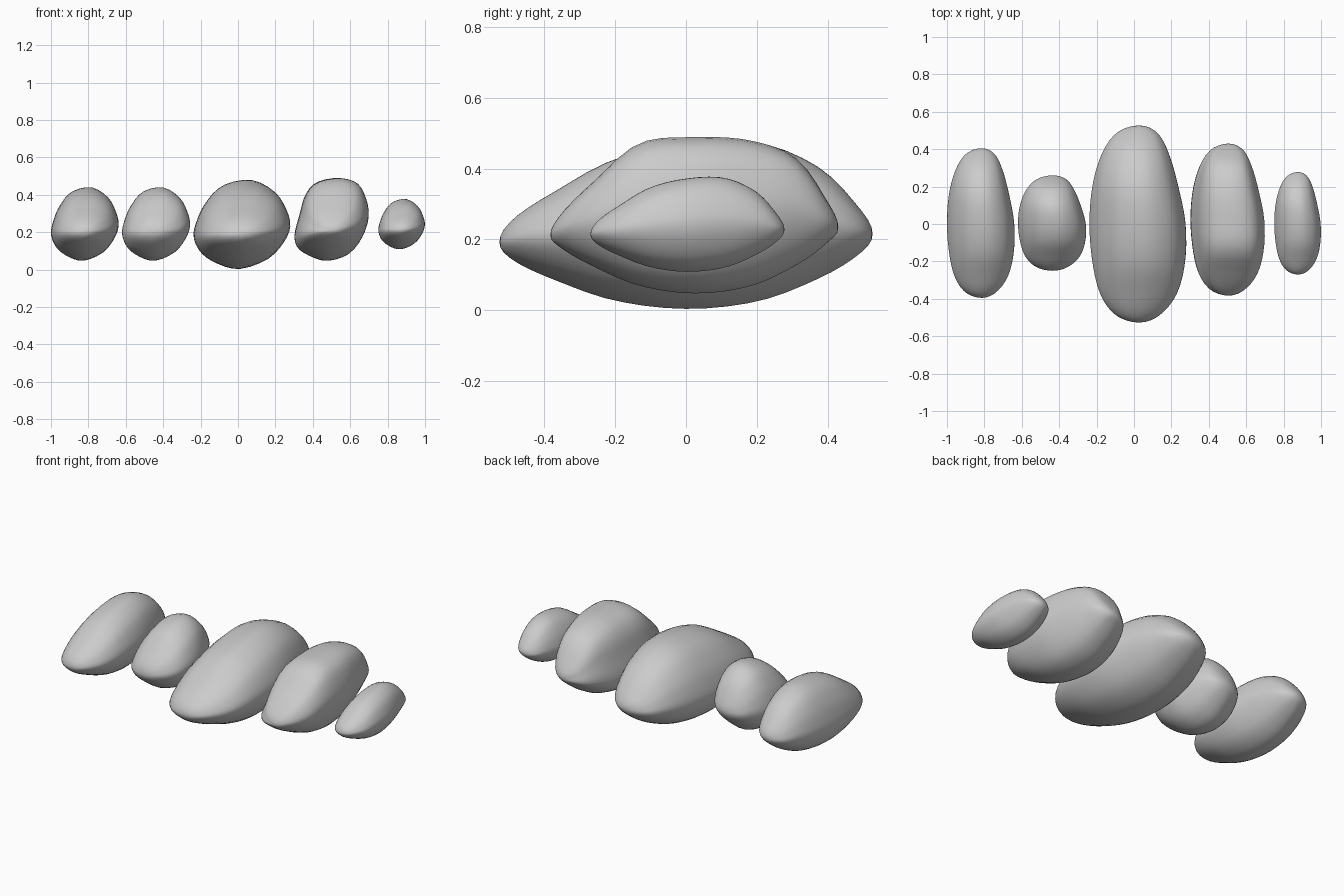
import bpy, bmesh, math

if "Cube" in bpy.data.objects:
    bpy.data.objects.remove(bpy.data.objects["Cube"])

def loop_at(pts, u):
    """Closed smooth curve through pts, u in 0..1."""
    n = len(pts)
    f = (u % 1.0) * n
    i, t = int(f), f - int(f)
    a, b, c, d = (pts[(i + k) % n] for k in (-1, 0, 1, 2))
    return 0.5 * (2*b + (c - a)*t + (2*a - 5*b + 4*c - d)*t*t + (3*b - a - 3*c + d)*t**3)

# Pebble profiles from front tip to back tip (normalised to -1..1)
TOP    = [-.20, .08, .40, .79, .98, .99, .70, .22, -.10]
BOTTOM = [-.20, -.42, -.65, -.90, -1, -.91, -.64, -.35, -.10]
LEFT   = [0, -.46, -.78, -.94, -1, -.94, -.75, -.44, 0]
RIGHT  = [.02, .45, .80, .97, .98, .83, .64, .40, .02]
TOP4   = [-.25, .02, .42, .92, 1, .96, .73, .18, -.15]

# Cross-section outline seen from the front
SECTION = [(1, 0), (.92, .38), (.69, .76), (.22, 1), (-.38, .87), (-.74, .50), (-.92, .13),
           (-1, -.25), (-.85, -.62), (-.52, -.87), (-.05, -1), (.52, -.79), (.86, -.40)]
SECTION4 = [(1, .05), (.93, .50), (.70, .87), (.22, 1), (-.38, .90), (-.70, .60), (-.86, .13),
            (-1, -.38), (-.90, -.70), (-.52, -.91), (-.1, -1), (.45, -.85), (.82, -.45)]

def pebble(name, x0, x1, y0, y1, z0, z1, top=TOP, section=SECTION, rings=28, sides=40):
    # top and bottom (left and right) join into one closed outline, rounding both tips
    zl = top + BOTTOM[-2:0:-1]
    xl = RIGHT + LEFT[-2:0:-1]
    sx, sz = [p[0] for p in section], [p[1] for p in section]

    def place(x, y, z):
        return ((x0 + x1)/2 + x*(x1 - x0)/2, (y0 + y1)/2 + y*(y1 - y0)/2,
                (z0 + z1)/2 + z*(z1 - z0)/2)

    bm = bmesh.new()
    rows = []
    for r in range(1, rings):
        u = r / rings / 2
        y = -math.cos(2 * math.pi * u)
        zt, zb = loop_at(zl, u), loop_at(zl, 1 - u)
        xr, xw = loop_at(xl, u), loop_at(xl, 1 - u)
        row = []
        for s in range(sides):
            ox, oz = loop_at(sx, s / sides), loop_at(sz, s / sides)
            row.append(bm.verts.new(place(xw + (xr - xw)*(ox + 1)/2, y,
                                          zb + (zt - zb)*(oz + 1)/2)))
        rows.append(row)
    front = bm.verts.new(place(xl[0], -1, zl[0]))
    back = bm.verts.new(place(xl[8], 1, zl[8]))
    for s in range(sides):
        n = (s + 1) % sides
        for a, b in zip(rows, rows[1:]):
            bm.faces.new((a[s], a[n], b[n], b[s]))
        bm.faces.new((front, rows[0][n], rows[0][s]))
        bm.faces.new((back, rows[-1][s], rows[-1][n]))
    bmesh.ops.recalc_face_normals(bm, faces=bm.faces)
    for f in bm.faces:
        f.smooth = True
    mesh = bpy.data.meshes.new(name)
    bm.to_mesh(mesh)
    bm.free()
    bpy.context.collection.objects.link(bpy.data.objects.new(name, mesh))

# Row of five stones, left to right
pebble("stone_far_left", -1.0, -.637, -.395, .405, .047, .437)
pebble("stone_left", -.62, -.255, -.25, .26, .047, .437)
pebble("stone_middle", -.238, .281, -.527, .527, .003, .476)
pebble("stone_right", .302, .70, -.383, .43, .047, .489, TOP4, SECTION4)
pebble("stone_far_right", .75, 1.0, -.27, .278, .108, .375)
